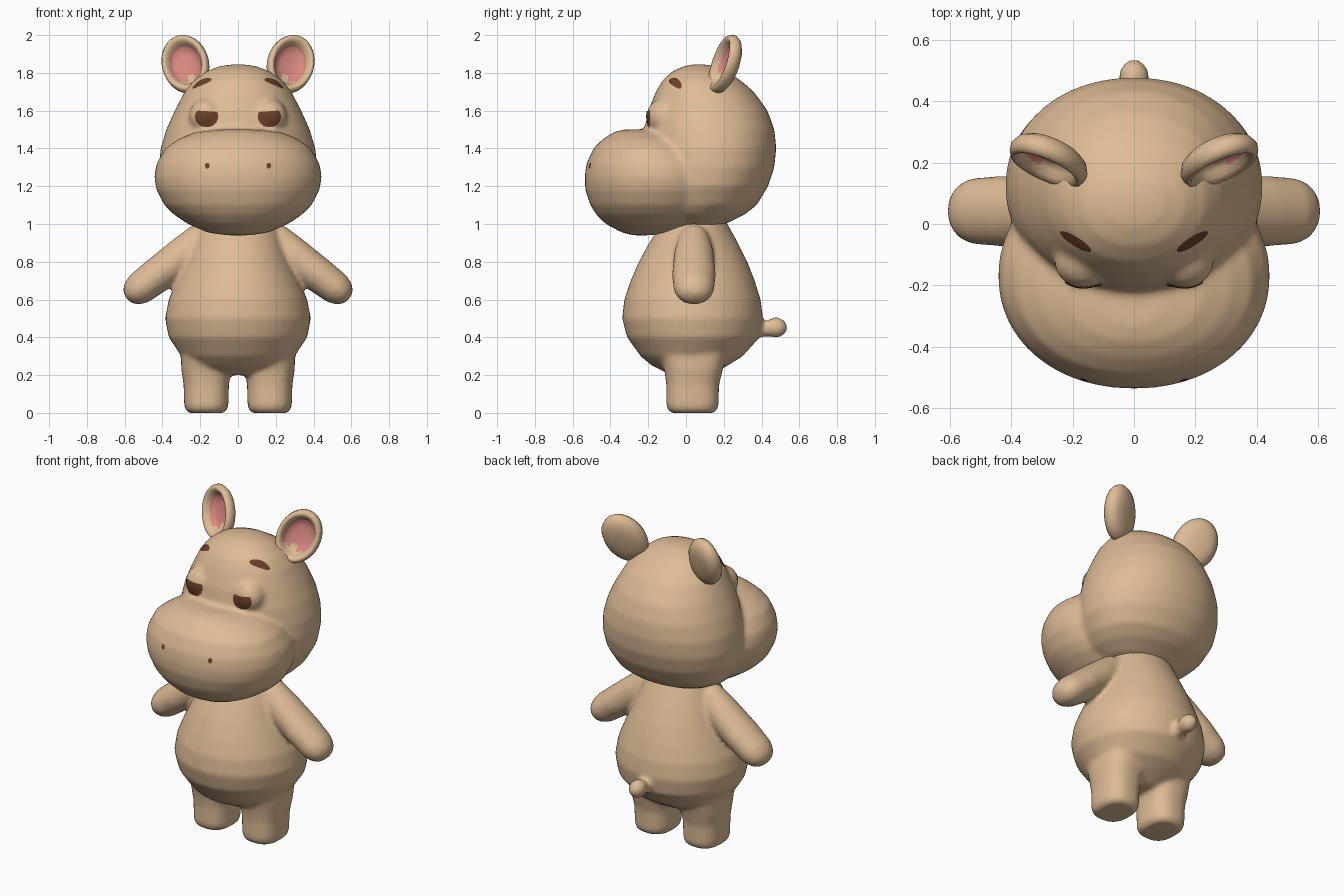
import bpy, bmesh
from math import sin, cos, pi, radians, copysign
from mathutils import Matrix, Vector

cube = bpy.data.objects.get("Cube")
if cube:
    bpy.data.objects.remove(cube, do_unlink=True)


def material(name, rgb):
    m = bpy.data.materials.new(name)
    m.use_nodes = True
    m.diffuse_color = (*rgb, 1)
    bsdf = m.node_tree.nodes["Principled BSDF"]
    bsdf.inputs["Base Color"].default_value = (*rgb, 1)
    bsdf.inputs["Roughness"].default_value = 0.8
    return m


TAN = material("tan skin", (0.73, 0.50, 0.305))
PINK = material("inner ear pink", (0.70, 0.25, 0.22))
BROWN = material("dark brown", (0.15, 0.052, 0.023))


def loft(bm, rows, matrix=Matrix(), power=2.0, x=0, sides=48):
    """Closed solid through oval sections: height, front y, back y, half width."""
    rings = []
    for z, front, back, half in rows:
        ring = []
        for i in range(sides):
            a = 2 * pi * i / sides
            c, s = [copysign(abs(v) ** (2 / power), v) for v in (cos(a), sin(a))]
            p = Vector((x + half * c, (front + back) / 2 + (back - front) / 2 * s, z))
            ring.append(bm.verts.new(matrix @ p))
        rings.append(ring)
    bridge(bm, rings)
    bm.faces.new(rings[0])
    bm.faces.new(rings[-1])


def bridge(bm, rings):
    n = len(rings[0])
    for a, b in zip(rings, rings[1:]):
        for i in range(n):
            j = (i + 1) % n
            bm.faces.new((a[i], a[j], b[j], b[i]))


def ball(bm, centre, size):
    m = Matrix.Translation(centre) @ Matrix.Diagonal((*size, 1))
    bmesh.ops.create_uvsphere(bm, u_segments=32, v_segments=20, radius=1, matrix=m)


def finish(bm, name, mats, recalc=True):
    if recalc:
        bmesh.ops.recalc_face_normals(bm, faces=bm.faces[:])
    for f in bm.faces:
        f.smooth = True
    mesh = bpy.data.meshes.new(name)
    bm.to_mesh(mesh)
    bm.free()
    for m in mats:
        mesh.materials.append(m)
    ob = bpy.data.objects.new(name, mesh)
    bpy.context.collection.objects.link(ob)
    return ob


def blend(ob, rounds):
    """Fuse the overlapping solids into one soft skin."""
    r = ob.modifiers.new("fuse", "REMESH")
    r.mode = "VOXEL"
    r.voxel_size = 0.014
    r.use_smooth_shade = True
    s = ob.modifiers.new("soften", "SMOOTH")
    s.factor = 0.5
    s.iterations = rounds


# Head: cranium, muzzle and soft mounds behind the eyes
bm = bmesh.new()
loft(bm, [(0.985, 0, 0.16, 0.13), (1.0, -0.1, 0.21, 0.22), (1.05, -0.2, 0.31, 0.31),
          (1.1, -0.2, 0.375, 0.36), (1.2, -0.22, 0.435, 0.41), (1.3, -0.22, 0.468, 0.42),
          (1.4, -0.22, 0.478, 0.41), (1.5, -0.22, 0.468, 0.38), (1.6, -0.2, 0.432, 0.335),
          (1.7, -0.16, 0.36, 0.283), (1.76, -0.125, 0.29, 0.235), (1.81, -0.07, 0.21, 0.165),
          (1.836, -0.01, 0.15, 0.095), (1.845, 0.04, 0.1, 0.03)], power=2.1)
loft(bm, [(0.94, -0.28, -0.2, 0.06), (0.955, -0.34, -0.04, 0.16), (1.0, -0.425, 0.1, 0.265),
          (1.05, -0.475, 0.15, 0.34), (1.1, -0.507, 0.17, 0.39), (1.18, -0.533, 0.2, 0.432),
          (1.25, -0.537, 0.2, 0.444), (1.32, -0.527, 0.18, 0.432), (1.4, -0.49, 0.1, 0.385),
          (1.45, -0.44, 0.05, 0.315), (1.485, -0.385, 0, 0.23), (1.5, -0.33, -0.05, 0.12)],
     power=2.1)
for s in (-1, 1):
    ball(bm, (s * 0.165, -0.12, 1.57), (0.095, 0.09, 0.095))
head = finish(bm, "head", [TAN])
blend(head, 8)

# Body: pear torso, stubby legs, drooping arms and a bobble tail
bm = bmesh.new()
loft(bm, [(0.2, -0.08, 0.13, 0.13), (0.25, -0.18, 0.22, 0.24), (0.3, -0.24, 0.3, 0.3),
          (0.4, -0.312, 0.39, 0.367), (0.5, -0.338, 0.408, 0.386), (0.6, -0.327, 0.395, 0.367),
          (0.7, -0.293, 0.364, 0.325), (0.8, -0.25, 0.325, 0.28), (0.9, -0.195, 0.275, 0.24),
          (1.0, -0.13, 0.22, 0.2), (1.06, -0.1, 0.18, 0.17)])
arm_rows = [(-0.06, -0.05, 0.05, 0.06), (0, -0.085, 0.085, 0.1), (0.12, -0.105, 0.105, 0.1),
            (0.3, -0.115, 0.115, 0.094), (0.42, -0.108, 0.108, 0.087), (0.465, -0.092, 0.092, 0.072),
            (0.495, -0.062, 0.062, 0.048), (0.507, -0.025, 0.025, 0.02)]
for s in (-1, 1):
    loft(bm, [(0, -0.075, 0.145, 0.092), (0.012, -0.093, 0.163, 0.108), (0.04, -0.104, 0.172, 0.117),
              (0.15, -0.104, 0.175, 0.12), (0.23, -0.115, 0.195, 0.132), (0.32, -0.14, 0.22, 0.135),
              (0.42, -0.12, 0.2, 0.1)], power=2.5, x=s * 0.168)
    loft(bm, arm_rows, Matrix.Translation((s * 0.185, 0.042, 0.912))
         @ Matrix.Rotation(s * radians(127), 4, "Y"))
ball(bm, (0, 0.475, 0.452), (0.05, 0.062, 0.054))
ball(bm, (0, 0.41, 0.445), (0.042, 0.09, 0.042))
blend(finish(bm, "body", [TAN]), 5)

# Ears: cupped ovals, pink inside
profile = [(0.05, 0.052), (0.4, 0.05), (0.7, 0.042), (0.9, 0.025), (1.0, 0), (0.98, -0.022),
           (0.91, -0.038), (0.82, -0.038), (0.73, -0.025), (0.67, -0.005), (0.6, 0.012),
           (0.35, 0.02), (0.05, 0.022)]
pose = (Matrix.Translation((0.276, 0.212, 1.845)) @ Matrix.Rotation(radians(20), 4, "Z")
        @ Matrix.Rotation(radians(-15), 4, "X") @ Matrix.Rotation(radians(25), 4, "Y"))
bm = bmesh.new()
rings = []
for r, y in profile:
    rings.append([bm.verts.new((0.127 * r * cos(2 * pi * i / 40), y, 0.165 * r * sin(2 * pi * i / 40)))
                  for i in range(40)])
bridge(bm, rings)
bm.faces.new(rings[0])
bm.faces.new(rings[-1])
inner = {v for ring in rings[9:] for v in ring}
for f in bm.faces:
    if all(v in inner for v in f.verts) and f.calc_center_median().z > -0.075:
        f.material_index = 1
bm.transform(pose)
ears = finish(bm, "ears", [TAN, PINK])
ears.modifiers.new("both sides", "MIRROR")


def plate(name, centre, size, axis, angle=0, flat_top=1.0):
    """Thin painted oval, mirrored and laid onto the head along y or z."""
    bm = bmesh.new()
    rings = []
    for k in range(1, 9):
        ring = []
        for i in range(40):
            a = 2 * pi * i / 40
            u = size[0] * cos(a) * k / 8
            v = size[1] * min(sin(a), flat_top) * k / 8
            p = Vector((u * cos(angle) - v * sin(angle), u * sin(angle) + v * cos(angle)))
            offset = (p.x, 0, p.y) if axis == "Y" else (p.x, p.y, 0)
            ring.append(bm.verts.new(Vector(centre) + Vector(offset)))
        rings.append(ring)
    bm.faces.new(rings[0])
    bridge(bm, rings)
    outward = Vector((0, -1, 0)) if axis == "Y" else Vector((0, 0, 1))
    for f in bm.faces:
        f.normal_update()
        if f.normal.dot(outward) < 0:
            f.normal_flip()
    ob = finish(bm, name, [BROWN], recalc=False)
    ob.modifiers.new("both sides", "MIRROR")
    w = ob.modifiers.new("lay on head", "SHRINKWRAP")
    w.target = head
    w.wrap_method = "PROJECT"
    w.wrap_mode = "ABOVE_SURFACE"
    w.use_project_y = axis == "Y"
    w.use_project_z = axis == "Z"
    w.use_positive_direction = axis == "Y"
    w.use_negative_direction = axis == "Z"
    w.offset = 0.004


# Sleepy eyes, brows and nostrils
plate("eyes", (0.165, -1, 1.568), (0.06, 0.056), "Y", radians(4), 0.5)
plate("brows", (0.188, -0.055, 2.3), (0.058, 0.014), "Z", radians(32))
plate("nostrils", (0.162, -1, 1.308), (0.012, 0.015), "Y")
